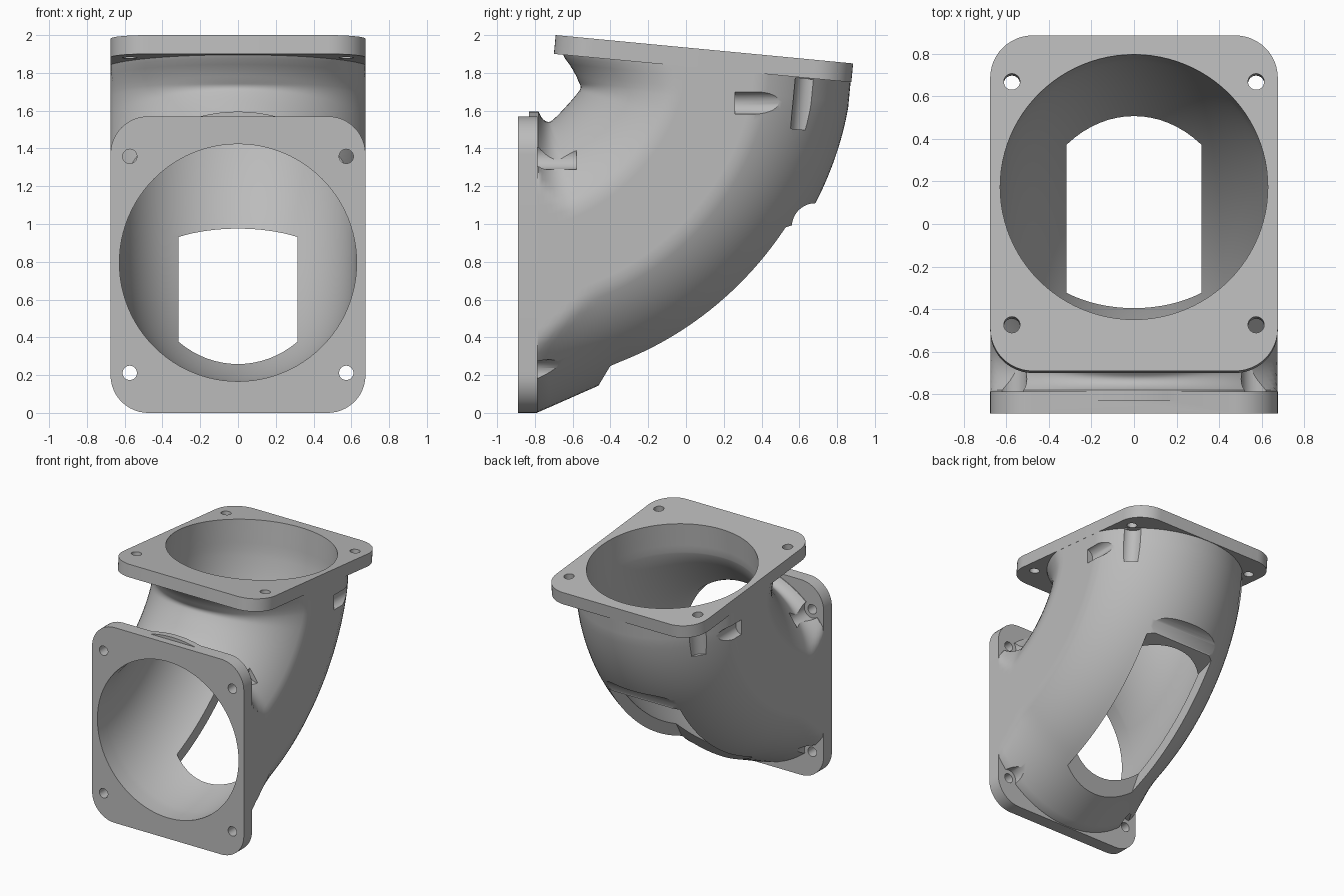
import bpy, bmesh
from math import sin, cos, pi, radians
from mathutils import Matrix, Vector

if "Cube" in bpy.data.objects:
    bpy.data.objects.remove(bpy.data.objects["Cube"])

HALF_W = 0.675            # half width of the flanges
PIVOT_Y, PIVOT_Z = -0.78, 1.77
TILT = radians(5.44)      # slope of the upper flange
BEND = pi / 2 - TILT

grey = bpy.data.materials.new("plain grey")
grey.use_nodes = True
grey.diffuse_color = (0.5, 0.5, 0.5, 1)
grey.node_tree.nodes["Principled BSDF"].inputs["Base Color"].default_value = (0.5, 0.5, 0.5, 1)


def loft(name, rings):
    """Closed solid skinned through equal rings of points."""
    bm = bmesh.new()
    rows = [[bm.verts.new(p) for p in ring] for ring in rings]
    n = len(rows[0])
    for a, b in zip(rows, rows[1:]):
        for i in range(n):
            bm.faces.new((a[i], a[(i + 1) % n], b[(i + 1) % n], b[i]))
    bm.faces.new(rows[0])
    bm.faces.new(rows[-1])
    bmesh.ops.recalc_face_normals(bm, faces=bm.faces)
    mesh = bpy.data.meshes.new(name)
    bm.to_mesh(mesh)
    bm.free()
    mesh.materials.append(grey)
    obj = bpy.data.objects.new(name, mesh)
    bpy.context.collection.objects.link(obj)
    return obj


def prism(name, outline, z0, z1, matrix):
    return loft(name, [[matrix @ Vector((x, y, z)) for x, y in outline] for z in (z0, z1)])


def circle(cx, cy, r, n=32):
    return [(cx + r * cos(2 * pi * i / n), cy + r * sin(2 * pi * i / n)) for i in range(n)]


def rounded_rect(hx, hy, r, n=12):
    pts = []
    for q, (sx, sy) in enumerate(((1, 1), (-1, 1), (-1, -1), (1, -1))):
        for i in range(n + 1):
            a = pi / 2 * (q + i / n)
            pts.append((sx * (hx - r) + r * cos(a), sy * (hy - r) + r * sin(a)))
    return pts


def elbow(name, start, end, r_in, r_out, squeeze, half_x, flared):
    """Bent tube: inner and outer radii about the pivot, straight at both ends."""
    stations = [(0, -start, 0)]
    stations += [(BEND * i / 44, 0, 0) for i in range(45)]
    stations += [(BEND, 0, end * i / 6) for i in range(1, 7)]
    rings = []
    for theta, back, rise in stations:
        k = theta / BEND
        dip = sin(2 * theta)
        inner = r_in[0] + (r_in[1] - r_in[0]) * k - squeeze[0] * dip
        outer = r_out[0] + (r_out[1] - r_out[0]) * k - squeeze[1] * dip
        front_flare = 0.09 * max(0, 1 - theta / 0.3) ** 2
        top_gap = max(0, 0.137 - rise) + (BEND - theta) * 0.6
        top_flare = 0.13 * max(0, 1 - top_gap / 0.25) ** 2
        ring = []
        for i in range(96):
            a = 2 * pi * i / 96
            e = (front_flare + top_flare * max(0, -cos(a)) ** 2) if flared else 0
            r = (inner + outer) / 2 + ((outer - inner) / 2 + e) * cos(a)
            x = (half_x + e) * sin(a)
            y = PIVOT_Y + r * sin(theta) + back + rise * sin(TILT)
            z = PIVOT_Z - r * cos(theta) + rise * cos(TILT)
            if flared:
                x = max(-HALF_W + 0.001, min(HALF_W - 0.001, x))
                y, z = min(y, 0.88), max(z, 0.002)
            ring.append((x, y, z))
        rings.append(ring)
    return loft(name, rings)


def boolean(target, tool, operation):
    mod = target.modifiers.new(operation.lower(), 'BOOLEAN')
    mod.operation, mod.solver, mod.object = operation, 'EXACT', tool
    bpy.context.view_layer.objects.active = target
    bpy.ops.object.modifier_apply(modifier=mod.name)
    bpy.data.objects.remove(tool)


# Frames on the outer face of each flange, local z pointing outward
front = Matrix.Translation((0, -0.89, 0.785)) @ Matrix.Rotation(pi / 2, 4, 'X')
top = Matrix.Translation((0, 0.0975, 1.925)) @ Matrix.Rotation(-TILT, 4, 'X')
# Frame whose local x, y, z are world y, z, x
side = Matrix(((0, 0, 1, 0), (1, 0, 0, 0), (0, 1, 0, 0), (0, 0, 0, 1)))

# Duct wall with a flange at each mouth
duct = elbow("elbow_duct", 0.05, 0.18, (0.265, 0.25), (1.675, 1.66), (0.05, 0.075), 0.712, True)
boolean(duct, prism("front_flange", rounded_rect(HALF_W, 0.785, 0.2), -0.105, 0, front), 'UNION')
boolean(duct, prism("top_flange", rounded_rect(HALF_W, 0.791, 0.2), -0.1, 0, top), 'UNION')

# Bore through the whole bend
boolean(duct, elbow("bore", 0.2, 0.34, (0.347, 0.32), (1.603, 1.575), (0.05, 0.08), 0.628, False),
        'DIFFERENCE')

# Window in the outer bend, and the groove along its upper end
window = [(0.94, 1.12), (0.1, 0.84), (-0.19, 0.6), (-0.52, 0.05), (0.5, -0.1), (1.1, 0.3)]
boolean(duct, prism("window", window, -0.316, 0.316, side), 'DIFFERENCE')
boolean(duct, prism("groove", circle(0.685, 0.985, 0.125, 40), -0.42, 0.42, side), 'DIFFERENCE')

# Screw holes with clearance pockets behind the flanges
for frame, depth, radius in ((front, 0.205, 0.07), (top, 0.27, 0.08)):
    for sx in (-1, 1):
        for sy in (-1, 1):
            x, y = sx * 0.573, sy * 0.573
            boolean(duct, prism("pocket", circle(x, y, radius), -0.105 - depth, -0.105, frame),
                    'DIFFERENCE')
            boolean(duct, prism("screw_hole", circle(x, y, 0.038), -0.2, 0.1, frame), 'DIFFERENCE')

# Short slots in the side walls beside the rear screws
lengthwise = Matrix.Translation((0, 0, 1.64)) @ Matrix.Rotation(pi / 2, 4, 'X')
for sx in (-1, 1):
    boolean(duct, prism("slot", circle(sx * 0.685, 0, 0.06), -0.6, -0.26, lengthwise), 'DIFFERENCE')

bpy.ops.object.select_all(action='DESELECT')
duct.select_set(True)
bpy.context.view_layer.objects.active = duct
bpy.ops.object.shade_smooth_by_angle(angle=radians(30))
